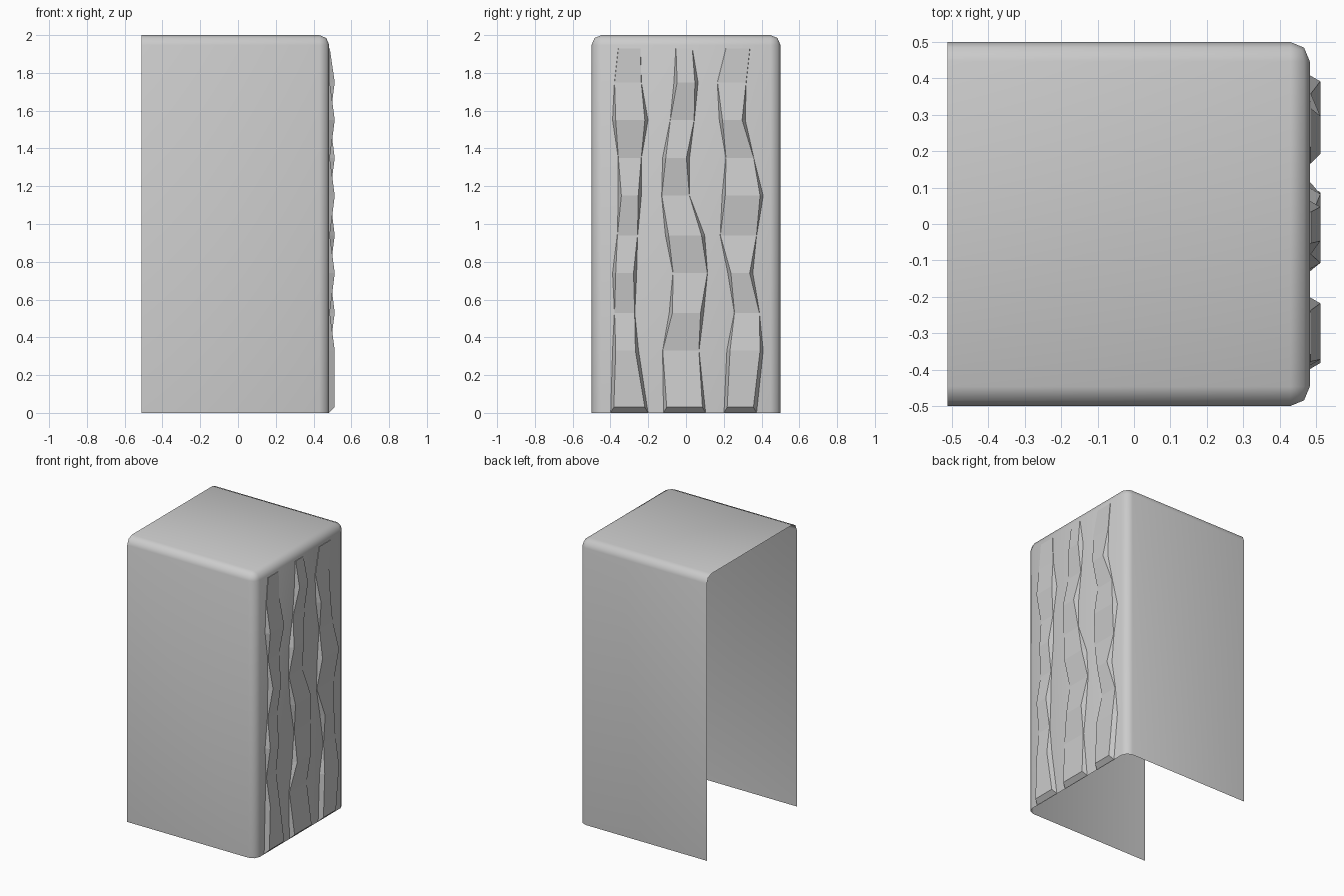
import bpy, bmesh

if "Cube" in bpy.data.objects:
    bpy.data.objects.remove(bpy.data.objects["Cube"])

WALL, PEAK = 0.483, 0.512


def finish(bm, name):
    bmesh.ops.recalc_face_normals(bm, faces=bm.faces)
    me = bpy.data.meshes.new(name)
    bm.to_mesh(me)
    bm.free()
    ob = bpy.data.objects.new(name, me)
    bpy.context.collection.objects.link(ob)
    return ob


# Shell: box open at the left and bottom, rounded on its remaining edges
bm = bmesh.new()
bmesh.ops.create_cube(bm, size=1)
for v in bm.verts:
    v.co.x = WALL if v.co.x > 0 else -PEAK
    v.co.z = 2 if v.co.z > 0 else 0
bm.normal_update()
gone = [f for f in bm.faces if f.normal.x < -0.5 or f.normal.z < -0.5]
bmesh.ops.delete(bm, geom=gone, context='FACES')
bmesh.ops.bevel(bm, geom=[e for e in bm.edges if len(e.link_faces) == 2],
                offset=0.053, segments=2, profile=0.5, affect='EDGES')
bmesh.ops.recalc_face_normals(bm, faces=bm.faces)
top = max(bm.faces, key=lambda f: f.calc_center_median().z)
if top.normal.z < 0:
    bmesh.ops.reverse_faces(bm, faces=bm.faces)
me = bpy.data.meshes.new("shell")
bm.to_mesh(me)
bm.free()
shell = bpy.data.objects.new("shell", me)
bpy.context.collection.objects.link(shell)
for p in me.polygons:
    p.use_smooth = True

# Jagged relief strips: left and right edge at each height
ROWS = [0.03, 0.33, 0.53, 0.74, 0.94, 1.15, 1.35, 1.55, 1.75, 1.93]
STRIPS = {
    "front": ([-.40, -.39, -.38, -.39, -.365, -.36, -.36, -.39, -.38, -.36],
              [-.20, -.25, -.27, -.26, -.255, -.235, -.235, -.20, -.235, -.24],
              {0, 1, 3, 5, 7}),
    "middle": ([-.12, -.125, -.09, -.07, -.11, -.13, -.125, -.085, -.065, -.055],
               [.105, .07, .095, .115, .10, .02, .02, .045, .065, .035],
               {0, 2, 4, 6, 8}),
    "rear": ([.20, .215, .255, .22, .18, .19, .21, .175, .165, .21],
             [.375, .41, .39, .355, .375, .41, .36, .315, .32, .34],
             {0, 1, 3, 5, 7}),
}


def strip(name, left, right, high):
    bm = bmesh.new()
    rings = []
    for i, (z, a, b) in enumerate(zip(ROWS, left, right)):
        up = i in high
        x, inset = (PEAK, 0.018) if up else (WALL + 0.003, 0.002)
        zb = 0 if i == 0 else z
        rings.append([bm.verts.new(c) for c in (
            (WALL - 0.002, a, zb), (x, a + inset, z),
            (x, b - inset, z), (WALL - 0.002, b, zb))])
    for r, s in zip(rings, rings[1:]):
        for k in range(3):
            bm.faces.new((r[k], r[k + 1], s[k + 1], s[k]))
    bm.faces.new(rings[0])
    bm.faces.new(rings[-1])
    finish(bm, name + "_relief_strip")


for name, data in STRIPS.items():
    strip(name, *data)
